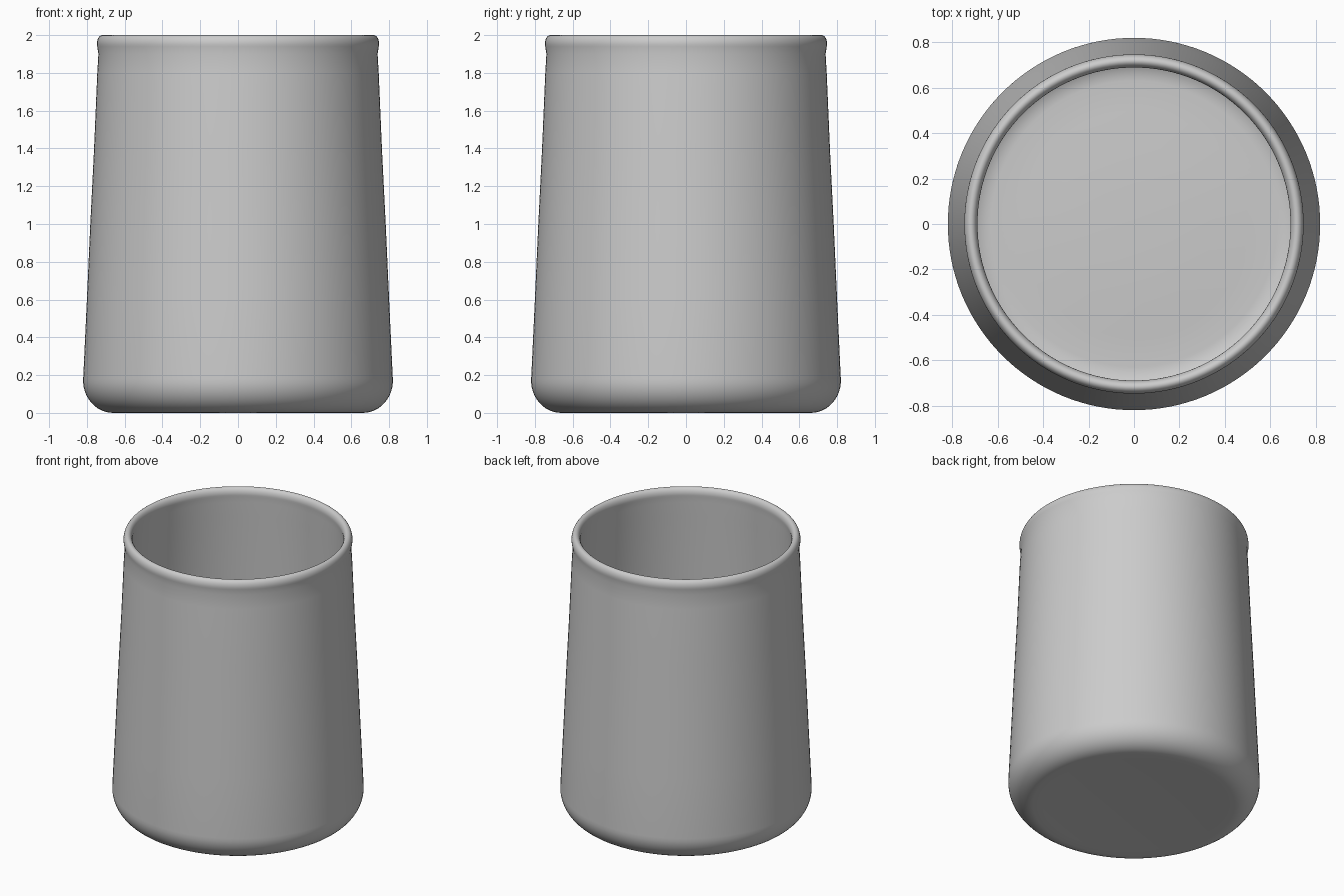
import bpy, bmesh, math

if "Cube" in bpy.data.objects:
    bpy.data.objects.remove(bpy.data.objects["Cube"])


def arc(cx, cz, rx, rz, a0, a1, n):
    """Points on an elliptical arc, angles in degrees."""
    pts = []
    for i in range(n + 1):
        a = math.radians(a0 + (a1 - a0) * i / n)
        pts.append((cx + rx * math.cos(a), cz + rz * math.sin(a)))
    return pts


# Cup profile (radius, height): underside, outer wall, rolled lip, inner wall, floor
profile = [(0, 0.015), (0.35, 0.012), (0.6, 0.003)]
profile += arc(0.66, 0.17, 0.16, 0.17, -90, 4, 12)
profile += [(0.80, 0.6), (0.782, 1.0), (0.762, 1.4), (0.745, 1.8), (0.739, 1.9)]
profile += arc(0.718, 1.955, 0.029, 0.045, -20, 200, 14)
profile += [(0.692, 1.9), (0.698, 1.8), (0.715, 1.4), (0.735, 1.0), (0.753, 0.6)]
profile += arc(0.63, 0.19, 0.14, 0.14, 4, -90, 10)
profile += [(0.5, 0.056), (0.35, 0.064), (0.18, 0.069), (0, 0.07)]

# Spin the profile into a closed solid
bm = bmesh.new()
verts = [bm.verts.new((r, 0, z)) for r, z in profile]
edges = [bm.edges.new(p) for p in zip(verts, verts[1:])]
bmesh.ops.spin(bm, geom=verts + edges, cent=(0, 0, 0), axis=(0, 0, 1),
               angle=math.tau, steps=128, use_merge=False)
bmesh.ops.remove_doubles(bm, verts=bm.verts, dist=1e-4)
bmesh.ops.recalc_face_normals(bm, faces=bm.faces)
mesh = bpy.data.meshes.new("cup")
bm.to_mesh(mesh)
bm.free()
cup = bpy.data.objects.new("cup", mesh)
bpy.context.collection.objects.link(cup)

# Smooth shading
bpy.context.view_layer.objects.active = cup
cup.select_set(True)
bpy.ops.object.shade_smooth_by_angle(angle=math.radians(40))
